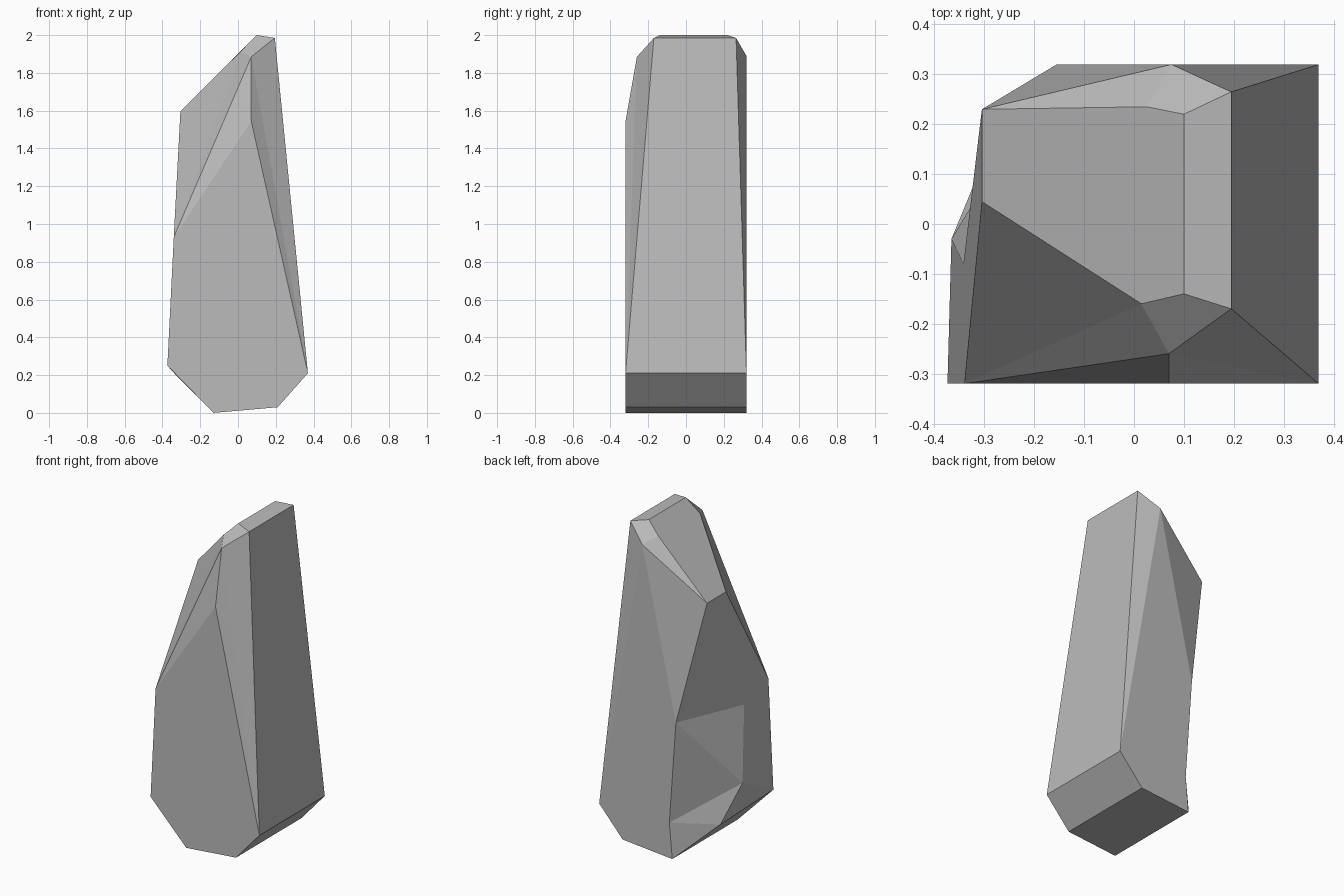
import bpy, bmesh

cube = bpy.data.objects.get("Cube")
if cube:
    bpy.data.objects.remove(cube, do_unlink=True)

stone = bpy.data.materials.new("stone_grey")
stone.use_nodes = True
stone.diffuse_color = (0.5, 0.5, 0.5, 1)
stone.node_tree.nodes["Principled BSDF"].inputs["Base Color"].default_value = (0.5, 0.5, 0.5, 1)

HALF = 0.32
corners = {}

# Profile corners shared by both broad sides: (x, z, front y, back y)
profile = {
    "foot": (-0.13, 0.0, -HALF, HALF),
    "heel": (0.21, 0.03, -HALF, HALF),
    "hip": (0.37, 0.21, -HALF, HALF),
    "crest": (0.195, 1.985, -0.17, 0.265),
    "peak": (0.10, 2.0, -0.14, 0.22),
    "shoulder": (-0.305, 1.595, 0.045, 0.23),
}
for name, (x, z, front, back) in profile.items():
    corners[name + "_f"] = (x, front, z)
    corners[name + "_b"] = (x, back, z)

# Chipped corners on one side only
corners.update({
    "front_chip": (0.07, -HALF, 1.545),
    "front_brow": (0.07, -0.26, 1.885),
    "front_ridge": (0.015, -0.16, 1.915),
    "front_waist": (-0.34, -HALF, 0.93),
    "front_low": (-0.374, -HALF, 0.25),
    "back_brow": (0.075, HALF, 1.89),
    "back_ridge": (0.025, 0.235, 1.925),
    "back_waist": (-0.155, HALF, 0.85),
    "back_low": (-0.11, HALF, 0.22),
    "dent_top": (-0.342, -0.08, 0.86),
    "dent_mid": (-0.366, -0.03, 0.40),
    "dent_low": (-0.31, 0.106, 0.18),
})

facets = [
    # underside and steep side
    "foot_f heel_f heel_b foot_b",
    "heel_f hip_f hip_b heel_b",
    "hip_f crest_f crest_b hip_b",
    "front_low foot_f foot_b dent_low",
    # top and slope
    "crest_f peak_f peak_b crest_b",
    "peak_f front_ridge shoulder_f shoulder_b back_ridge peak_b",
    # front
    "front_chip front_waist front_low foot_f heel_f hip_f",
    "front_chip front_brow front_waist",
    "front_ridge shoulder_f front_waist",
    "front_ridge front_waist front_brow",
    "front_chip hip_f front_brow",
    "front_brow hip_f crest_f",
    "peak_f crest_f front_brow front_ridge",
    # back
    "hip_b back_brow back_waist back_low foot_b heel_b",
    "crest_b back_brow hip_b",
    "peak_b back_ridge back_brow crest_b",
    "back_ridge shoulder_b back_brow",
    "shoulder_b back_waist back_brow",
    # broken side with its dent
    "front_waist shoulder_f shoulder_b dent_top",
    "front_waist dent_top dent_mid front_low",
    "front_low dent_mid dent_low",
    "shoulder_b back_waist dent_top",
    "back_waist dent_top dent_mid",
    "back_waist dent_mid back_low",
    "back_low dent_mid dent_low",
    "back_low dent_low foot_b",
]

bm = bmesh.new()
verts = {name: bm.verts.new(co) for name, co in corners.items()}
for facet in facets:
    bm.faces.new([verts[name] for name in facet.split()])
bmesh.ops.recalc_face_normals(bm, faces=bm.faces)

mesh = bpy.data.meshes.new("standing_rock")
bm.to_mesh(mesh)
bm.free()
mesh.materials.append(stone)
rock = bpy.data.objects.new("standing_rock", mesh)
bpy.context.collection.objects.link(rock)
